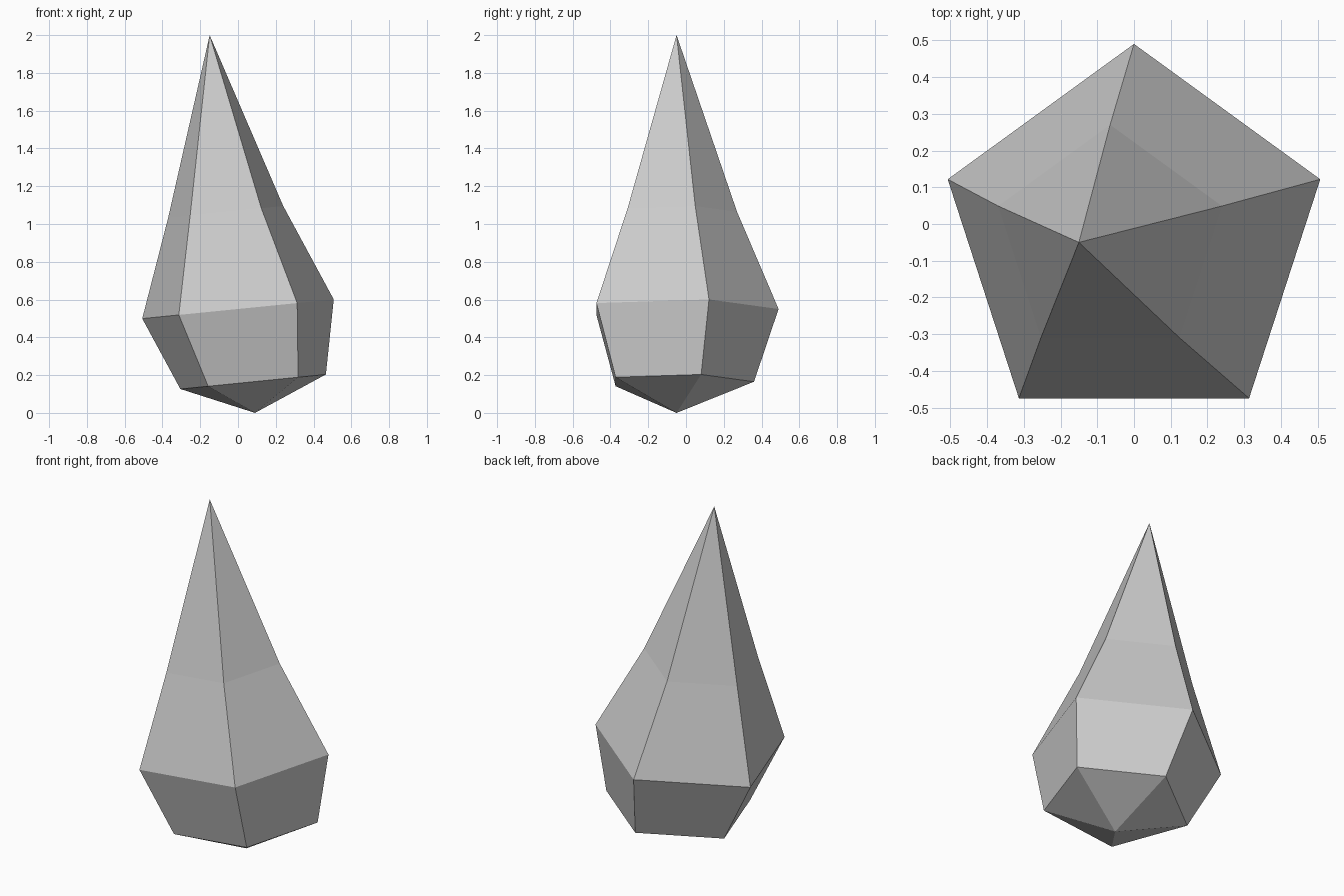
import bpy, bmesh
from math import sin, cos, tau

cube = bpy.data.objects.get("Cube")
if cube:
    bpy.data.objects.remove(cube, do_unlink=True)

SIDES = 5
TILT = 0.1  # each ring rises gently towards +x

# Plain grey stone
grey = bpy.data.materials.new("light_grey")
grey.use_nodes = True
colour = (0.6, 0.6, 0.6, 1)
grey.diffuse_color = colour
grey.node_tree.nodes["Principled BSDF"].inputs["Base Color"].default_value = colour


def ring(bm, x, y, z, radius):
    """Tilted pentagon with one corner pointing to the back."""
    verts = []
    for i in range(SIDES):
        dx = -radius * sin(tau * i / SIDES)
        dy = radius * cos(tau * i / SIDES)
        verts.append(bm.verts.new((x + dx, y + dy, z + TILT * dx)))
    return verts


bm = bmesh.new()

# Rings from the base to the spire: centre x, centre y, height, radius
rings = [ring(bm, *r) for r in (
    (0.08, -0.045, 0.165, 0.405),
    (0.0, -0.043, 0.55, 0.533),
    (-0.065, -0.05, 1.065, 0.32),
)]
bottom_tip = bm.verts.new((0.09, -0.05, 0))
top_tip = bm.verts.new((-0.15, -0.05, 2))

# Side bands and the two pointed ends
for i in range(SIDES):
    j = (i + 1) % SIDES
    for low, high in zip(rings, rings[1:]):
        bm.faces.new((low[i], low[j], high[j], high[i]))
    bm.faces.new((rings[-1][i], rings[-1][j], top_tip))
    bm.faces.new((rings[0][j], rings[0][i], bottom_tip))
bmesh.ops.recalc_face_normals(bm, faces=bm.faces)

mesh = bpy.data.meshes.new("crystal")
bm.to_mesh(mesh)
bm.free()
mesh.materials.append(grey)
bpy.context.collection.objects.link(bpy.data.objects.new("crystal", mesh))
